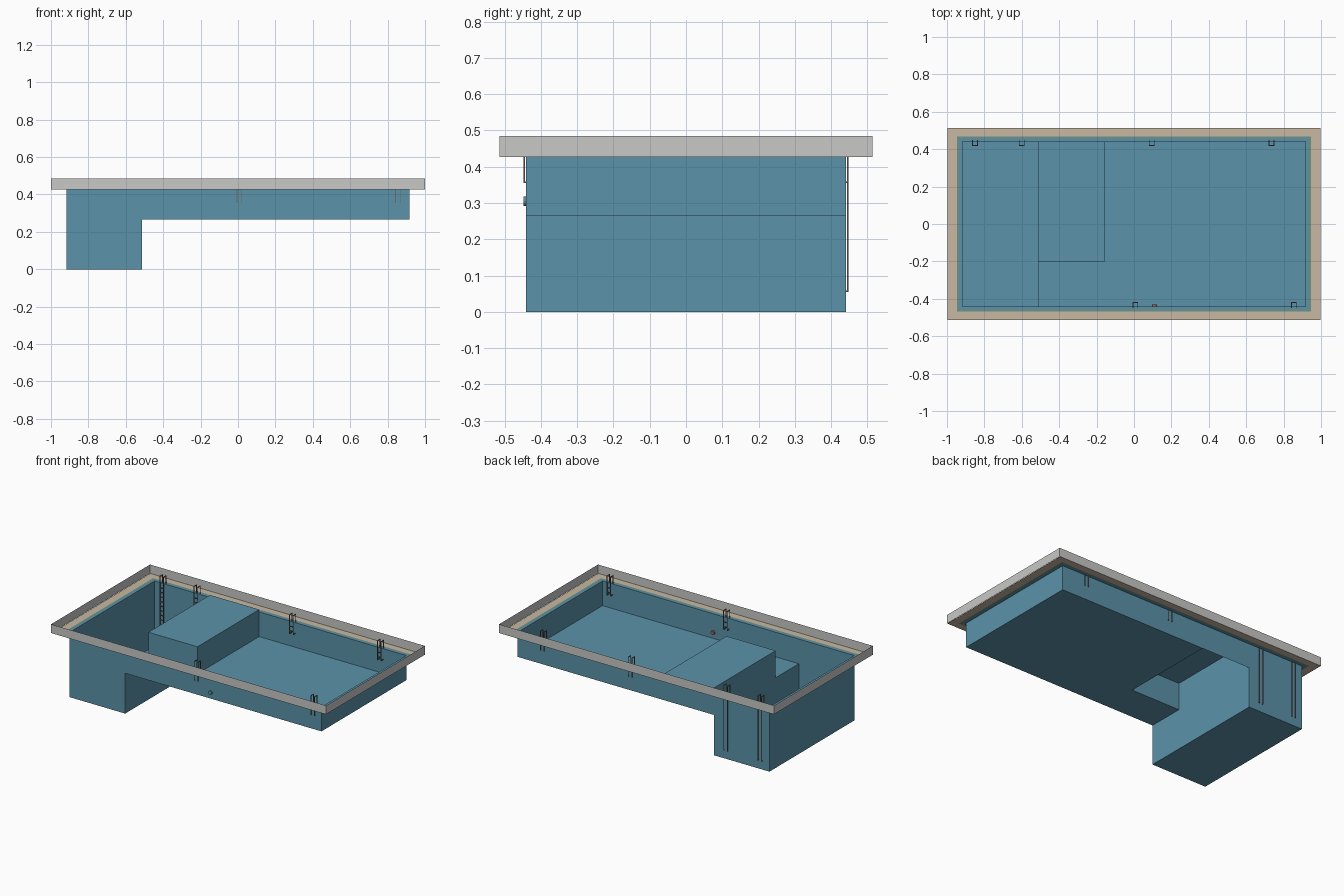
import bpy, bmesh, math
from mathutils import Matrix

if "Cube" in bpy.data.objects:
    bpy.data.objects.remove(bpy.data.objects["Cube"])


def mat(name, rgb):
    m = bpy.data.materials.new(name)
    m.diffuse_color = (*rgb, 1)
    m.use_nodes = True
    m.node_tree.nodes["Principled BSDF"].inputs["Base Color"].default_value = m.diffuse_color
    return m


BLUE = mat("pool blue", (0.105, 0.29, 0.40))
GREEN = mat("tile green", (0.15, 0.29, 0.27))
BEIGE = mat("coping beige", (0.58, 0.48, 0.36))
GREY = mat("edge grey", (0.58, 0.58, 0.57))
STEEL = mat("ladder brown grey", (0.19, 0.14, 0.125))
RUST = mat("lamp rust", (0.33, 0.13, 0.08))


def finish(name, bm, material):
    bmesh.ops.remove_doubles(bm, verts=bm.verts, dist=1e-5)
    me = bpy.data.meshes.new(name)
    bm.to_mesh(me)
    bm.free()
    me.materials.append(material)
    ob = bpy.data.objects.new(name, me)
    bpy.context.collection.objects.link(ob)
    return ob


def quad(bm, *pts):
    bm.faces.new([bm.verts.new(p) for p in pts])


def flat(bm, x0, x1, y0, y1, z):
    quad(bm, (x0, y0, z), (x1, y0, z), (x1, y1, z), (x0, y1, z))


def wall(bm, a, b, z0, z1):
    quad(bm, (*a, z0), (*b, z0), (*b, z1), (*a, z1))


def box(bm, x0, x1, y0, y1, z0, z1):
    m = Matrix.Translation(((x0 + x1) / 2, (y0 + y1) / 2, (z0 + z1) / 2))
    m = m @ Matrix.Diagonal((x1 - x0, y1 - y0, z1 - z0, 1))
    bmesh.ops.create_cube(bm, size=1, matrix=m)


def corners(x, y):
    return [(-x, -y), (x, -y), (x, y), (-x, y)]


def ring(name, outer, inner, z, material):
    bm = bmesh.new()
    o, i = corners(*outer), corners(*inner)
    for k in range(4):
        n = (k + 1) % 4
        quad(bm, (*o[k], z), (*o[n], z), (*i[n], z), (*i[k], z))
    finish(name, bm, material)


X, Y = 0.916, 0.441              # pool wall half sizes
TOP, SHALLOW, DECK, RIM = 0.427, 0.265, 0.443, 0.485
XD, XB, YB = -0.512, -0.155, -0.2  # deep edge, block end, block side

# pool shell: deep end, L-shaped shallow floor, open-bottomed block
bm = bmesh.new()
flat(bm, -X, XD, -Y, Y, 0)
flat(bm, XD, XB, -Y, YB, SHALLOW)
flat(bm, XB, X, -Y, YB, SHALLOW)
flat(bm, XB, X, YB, Y, SHALLOW)
for y in (-Y, Y):
    wall(bm, (-X, y), (XD, y), 0, TOP)
    wall(bm, (XD, y), (X, y), SHALLOW, TOP)
wall(bm, (-X, Y), (-X, -Y), 0, TOP)
wall(bm, (X, -Y), (X, Y), SHALLOW, TOP)
wall(bm, (XD, -Y), (XD, YB), 0, SHALLOW)
wall(bm, (XD, YB), (XD, Y), 0, DECK)
finish("pool_shell", bm, BLUE)

# raised block
bm = bmesh.new()
flat(bm, XD, XB, YB, Y, DECK)
wall(bm, (XD, YB), (XB, YB), SHALLOW, DECK)
wall(bm, (XB, YB), (XB, Y), SHALLOW, DECK)
wall(bm, (XD, Y), (XB, Y), TOP, DECK)
finish("raised_block", bm, BLUE)

# rim rings and the upright edge band
ring("pool_ledge", (0.932, 0.457), (X, Y), TOP, BLUE)
ring("tile_ring", (0.946, 0.469), (0.932, 0.457), TOP, GREEN)
ring("coping_ring", (0.998, 0.514), (0.946, 0.469), TOP, BEIGE)
bm = bmesh.new()
c = corners(1.0, 0.514)
for k in range(4):
    wall(bm, c[k], c[(k + 1) % 4], TOP, RIM)
finish("edge_band", bm, GREY)


# ladders: two rail loops through the wall, joined by rungs
def ladder(name, x, side, bottom):
    bm = bmesh.new()
    t, top, yi, yo = 0.002, 0.483, 0.420, 0.446

    def part(x0, x1, y0, y1, z0, z1):
        ys = sorted((side * y0, side * y1))
        box(bm, x0, x1, *ys, z0, z1)

    for s in (-1, 1):
        cx = x + s * 0.013
        part(cx - t, cx + t, yi - t, yi + t, bottom, top)
        part(cx - t, cx + t, yo - t, yo + t, bottom, top)
        for z in (bottom + t, top - t):
            part(cx - t, cx + t, yi, yo, z - t, z + t)
    z = bottom + 0.02
    while z < TOP:
        part(x - 0.013, x + 0.013, yi - t, yi + t, z - t, z + t)
        z += 0.03
    finish(name, bm, STEEL)


for i, (x, side, bottom) in enumerate([
        (-0.85, 1, 0.055), (-0.6, 1, 0.055), (0.095, 1, 0.355),
        (0.735, 1, 0.355), (0.007, -1, 0.355), (0.855, -1, 0.355)]):
    ladder(f"ladder_{i + 1}", x, side, bottom)

# round wall lamp and its outer cap
for name, y, depth, material in (("wall_lamp", -0.437, 0.012, RUST),
                                 ("lamp_cap", -0.445, 0.006, BLUE)):
    bm = bmesh.new()
    m = Matrix.Translation((0.11, y, 0.305)) @ Matrix.Rotation(math.pi / 2, 4, 'X')
    bmesh.ops.create_cone(bm, cap_ends=True, segments=16, radius1=0.013,
                          radius2=0.013, depth=depth, matrix=m)
    finish(name, bm, material)
